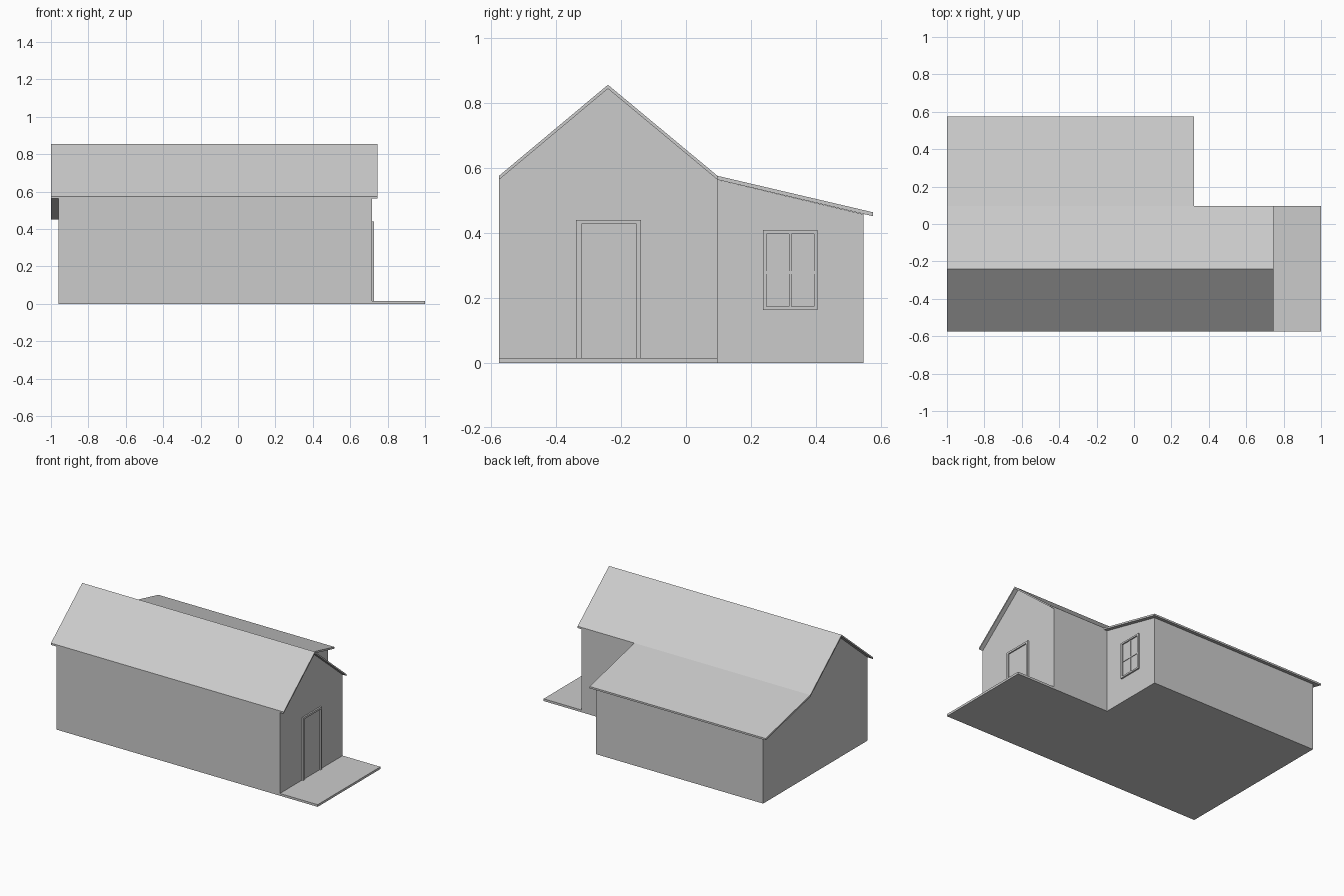
import bpy, bmesh

cube = bpy.data.objects.get("Cube")
if cube:
    bpy.data.objects.remove(cube, do_unlink=True)

grey = bpy.data.materials.new("light grey")
grey.use_nodes = True
grey.diffuse_color = (0.6, 0.6, 0.6, 1)
bsdf = next(n for n in grey.node_tree.nodes if n.type == 'BSDF_PRINCIPLED')
bsdf.inputs["Base Color"].default_value = (0.6, 0.6, 0.6, 1)


def extrude_x(name, profile, x0, x1):
    """Solid made by sweeping a (y, z) outline from x0 to x1."""
    bm = bmesh.new()
    face = bm.faces.new([bm.verts.new((x0, y, z)) for y, z in profile])
    moved = bmesh.ops.extrude_face_region(bm, geom=[face])["geom"]
    verts = [g for g in moved if isinstance(g, bmesh.types.BMVert)]
    bmesh.ops.translate(bm, verts=verts, vec=(x1 - x0, 0, 0))
    bmesh.ops.recalc_face_normals(bm, faces=bm.faces)
    mesh = bpy.data.meshes.new(name)
    bm.to_mesh(mesh)
    bm.free()
    mesh.materials.append(grey)
    obj = bpy.data.objects.new(name, mesh)
    bpy.context.collection.objects.link(obj)
    return obj


def box(name, x0, x1, y0, y1, z0, z1):
    return extrude_x(name, [(y0, z0), (y1, z0), (y1, z1), (y0, z1)], x0, x1)


# Key lines of the house
FRONT, RIDGE, JOIN, BACK, EAVE = -0.575, -0.24, 0.097, 0.545, 0.575
LEFT_END, HOUSE_END, ANNEX_END = -0.96, 0.717, 0.295
ROOF_START, ROOF_END, ANNEX_ROOF_END = -1.0, 0.745, 0.32
THICK = 0.012

# Gabled main body and lean-to annex
extrude_x("main_walls", [(FRONT, 0), (JOIN, 0), (JOIN, 0.563),
                         (RIDGE, 0.843), (FRONT, 0.563)], LEFT_END, HOUSE_END)
extrude_x("annex_walls", [(JOIN, 0), (BACK, 0), (BACK, 0.457),
                          (JOIN, 0.563)], LEFT_END, ANNEX_END)

# Thin roofs overhanging the end walls
extrude_x("main_roof", [(FRONT, EAVE), (RIDGE, 0.855), (JOIN, EAVE),
                        (JOIN, EAVE - THICK), (RIDGE, 0.855 - THICK),
                        (FRONT, EAVE - THICK)], ROOF_START, ROOF_END)
extrude_x("annex_roof", [(JOIN, EAVE), (0.575, 0.463), (0.575, 0.451),
                         (JOIN, EAVE - THICK)], ROOF_START, ANNEX_ROOF_END)

# Porch slab
box("porch_slab", HOUSE_END, 1.0, FRONT, JOIN, 0, 0.015)

# Door frame and door leaf
extrude_x("door_frame", [(-0.338, 0.015), (-0.338, 0.44), (-0.138, 0.44),
                         (-0.138, 0.015), (-0.152, 0.015), (-0.152, 0.427),
                         (-0.322, 0.427), (-0.322, 0.015)],
          HOUSE_END, HOUSE_END + 0.01)
box("door_leaf", HOUSE_END, HOUSE_END + 0.002, -0.322, -0.152, 0.015, 0.427)

# Window frame, glazing bars and pane
Y0, Y1, Z0, Z1, RIM = 0.237, 0.405, 0.163, 0.408, 0.011
OUT = ANNEX_END + 0.01
for name, y in (("window_jamb_front", Y0), ("window_jamb_back", Y1 - RIM)):
    box(name, ANNEX_END, OUT, y, y + RIM, Z0, Z1)
for name, z in (("window_sill", Z0), ("window_head", Z1 - RIM)):
    box(name, ANNEX_END, OUT, Y0 + RIM, Y1 - RIM, z, z + RIM)
box("window_bar_upright", ANNEX_END, OUT - 0.003, 0.317, 0.325, Z0 + RIM, Z1 - RIM)
box("window_bar_cross", ANNEX_END, OUT - 0.004, Y0 + RIM, Y1 - RIM, 0.274, 0.282)
box("window_pane", ANNEX_END, ANNEX_END + 0.002, Y0 + RIM, Y1 - RIM, Z0 + RIM, Z1 - RIM)
